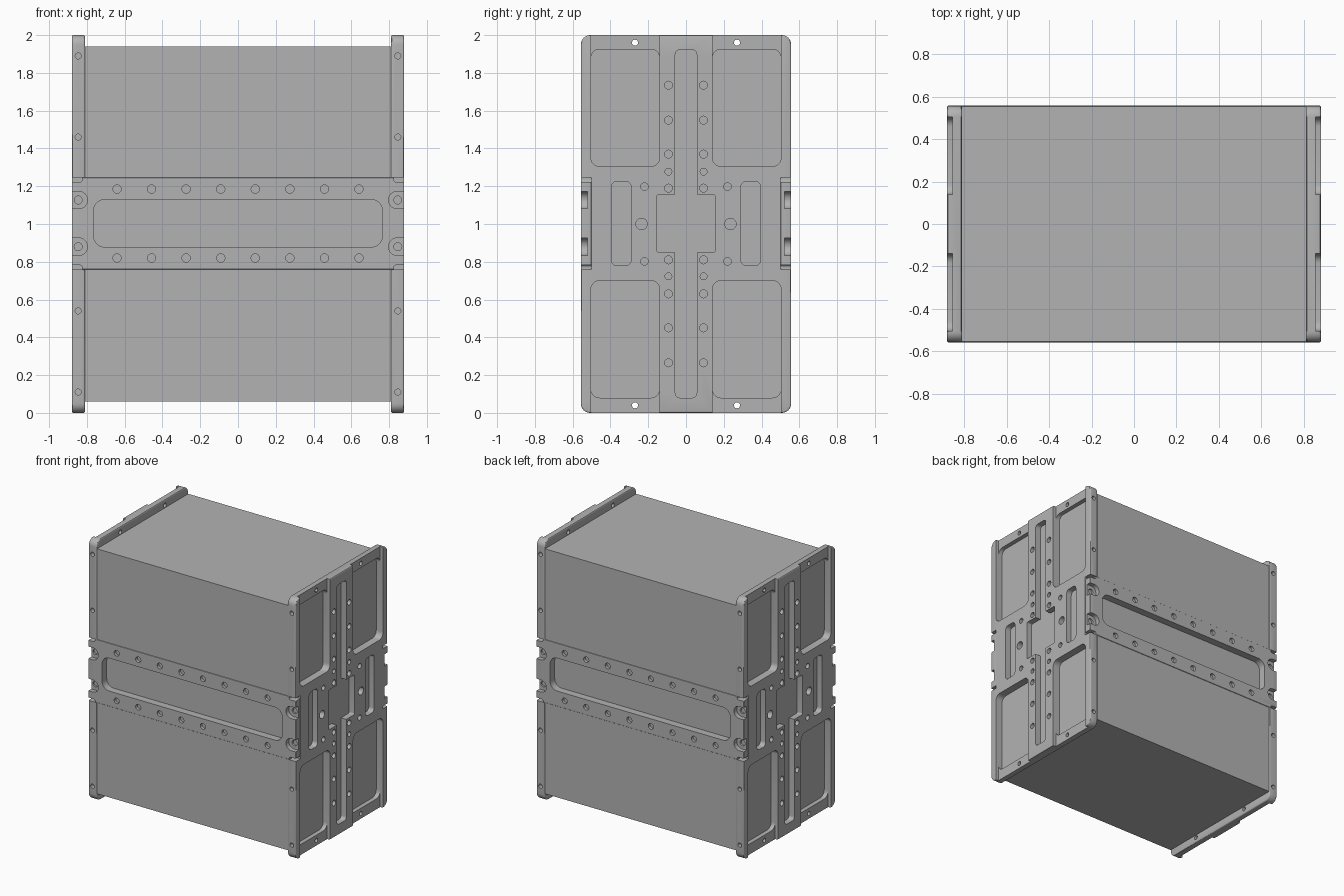
import bpy, bmesh, math
from mathutils import Vector

if "Cube" in bpy.data.objects:
    bpy.data.objects.remove(bpy.data.objects["Cube"])

grey = bpy.data.materials.new("light_grey_metal")
grey.use_nodes = True
COLOUR = (0.45, 0.45, 0.45, 1)
grey.diffuse_color = COLOUR
grey.node_tree.nodes["Principled BSDF"].inputs["Base Color"].default_value = COLOUR


def rounded(u0, u1, v0, v1, r=0.0, steps=6):
    """Outline of a rectangle with rounded corners."""
    if r == 0:
        return [(u0, v0), (u1, v0), (u1, v1), (u0, v1)]
    corners = [(u1 - r, v1 - r), (u0 + r, v1 - r), (u0 + r, v0 + r), (u1 - r, v0 + r)]
    return [(cu + r * math.cos((q + i / steps) * math.pi / 2),
             cv + r * math.sin((q + i / steps) * math.pi / 2))
            for q, (cu, cv) in enumerate(corners) for i in range(steps + 1)]


def circle(u, v, r, n=20):
    return [(u + r * math.cos(math.tau * i / n), v + r * math.sin(math.tau * i / n))
            for i in range(n)]


def prism(bm, outline, axis, a, b):
    """Extrude an outline along x (outline in y, z) or y (outline in x, z)."""
    place = (lambda u, v, w: (w, u, v)) if axis == "x" else (lambda u, v, w: (u, w, v))
    low = [bm.verts.new(place(u, v, a)) for u, v in outline]
    high = [bm.verts.new(place(u, v, b)) for u, v in outline]
    faces = [bm.faces.new(low), bm.faces.new(high)]
    for i in range(len(low)):
        j = (i + 1) % len(low)
        faces.append(bm.faces.new((low[i], low[j], high[j], high[i])))
    bmesh.ops.recalc_face_normals(bm, faces=faces)


def make(name, prisms):
    bm = bmesh.new()
    for p in prisms:
        prism(bm, *p)
    mesh = bpy.data.meshes.new(name)
    bm.to_mesh(mesh)
    bm.free()
    mesh.materials.append(grey)
    ob = bpy.data.objects.new(name, mesh)
    bpy.context.collection.objects.link(ob)
    return ob


def carve(ob, *groups, bevel=0):
    """Soften the edges, then cut away each group of separate prisms."""
    cutters = []
    if bevel:
        mod = ob.modifiers.new("soft_edge", "BEVEL")
        mod.width, mod.segments = bevel, 3
        mod.angle_limit = math.radians(50)
    for group in groups:
        cutter = make("cutter", group)
        cutter.hide_render = True
        mod = ob.modifiers.new("cut", "BOOLEAN")
        mod.solver, mod.object = "EXACT", cutter
        cutters.append(cutter)
    bpy.context.view_layer.update()
    graph = bpy.context.evaluated_depsgraph_get()
    mesh = bpy.data.meshes.new_from_object(ob.evaluated_get(graph))
    ob.modifiers.clear()
    ob.data = mesh
    for cutter in cutters:
        bpy.data.objects.remove(cutter)
    bpy.ops.object.select_all(action="DESELECT")
    ob.select_set(True)
    bpy.context.view_layer.objects.active = ob
    bpy.ops.object.shade_smooth_by_angle(angle=math.radians(30))


def turned_copy(ob, name):
    copy = ob.copy()
    copy.data = ob.data.copy()
    copy.name = name
    copy.rotation_euler.z = math.pi
    bpy.context.collection.objects.link(copy)
    return copy


def both(z):
    return (z, 2 - z)


SIDES = (-1, 1)
INNER, OUTER, DEPTH = 0.81, 0.88, 0.557
BAND_LOW, BAND_HIGH = 0.76, 1.245

# Central box, with a channel for the band on the front and the back
body = make("body", [(rounded(-INNER, INNER, 0.06, 1.94), "y", -0.553, 0.553)])
carve(body, [(rounded(-1, 1, BAND_LOW, BAND_HIGH), "y", s * 0.5, s * 0.7) for s in SIDES])

# Side plate: windows, slots, lowered rims and holes
windows, rims, holes, notches, edge_holes = [], [], [], [], []
for s in SIDES:
    def span(a, b, z0, z1, r=0.0):
        return rounded(min(s * a, s * b), max(s * a, s * b), z0, z1, r)

    for z0, z1 in ((1.305, 1.925), (0.08, 0.7)):
        windows.append((span(0.14, 0.503, z0, z1, 0.045), "x", 0.822, 1))
    windows.append((span(0.29, 0.395, 0.78, 1.225, 0.03), "x", 0.835, 1))
    for z0, z1 in ((1.6, 2.1), (-0.1, 0.4)):
        rims.append((span(0.14, 0.503, z0, z1), "x", 0.855, 1))
    for z in (1.735, 1.55, 1.37, 1.19):
        holes += [(circle(s * 0.093, h, 0.021), "x", 0.84, 1) for h in both(z)]
    for h in both(1.277):
        holes.append((circle(s * 0.093, h, 0.018), "x", 0.83, 1))
    for h in both(1.198):
        holes.append((circle(s * 0.22, h, 0.02), "x", 0.83, 1))
    holes.append((circle(s * 0.235, 1.0, 0.03), "x", 0.84, 1))
    for h in both(1.96):
        holes.append((circle(s * 0.27, h, 0.016), "x", 0.7, 1))
    notches.append((span(0.5, 0.7, BAND_LOW, BAND_HIGH), "x", 0.7, 1))
    for z in (1.89, 1.46):
        edge_holes += [(circle(0.846, h, 0.016), "y", s * 0.525, s * 0.7) for h in both(z)]

windows.append((rounded(-0.057, 0.057, 0.08, 1.922, 0.025), "x", 0.835, 1))
square = [(rounded(-0.155, 0.155, 0.85, 1.155, 0.01), "x", 0.835, 1)]

left_plate = make("left_side_plate", [(rounded(-DEPTH, DEPTH, 0, 2, 0.05), "x", INNER, OUTER)])
carve(left_plate, windows, square, rims, holes, notches, edge_holes, bevel=0.008)
right_plate = turned_copy(left_plate, "right_side_plate")

# Shallow step on the lower edges of the right plate
carve(right_plate, [(rounded(0.7, 1, 0.3, 0.7), "y", s * 0.552, s * 0.7) for s in SIDES])

# Band: long slot, rivet holes, and screw pockets at the ends
band_holes, pockets, screws = [], [], []
for i in range(8):
    band_holes += [(circle((i - 3.5) * 0.183, h, 0.022), "y", -0.7, -0.535)
                   for h in (1.185, 0.82)]
for s in SIDES:
    for z in (1.127, 0.88):
        u0, u1 = sorted((s * 0.797, s * 1.0))
        pockets.append((rounded(u0, u1, z - 0.046, z + 0.046, 0.045), "y", -0.7, -0.522))
        screws.append((circle(s * 0.846, z, 0.021), "y", -0.7, -0.508))
long_slot = (rounded(-0.765, 0.765, 0.878, 1.13, 0.06), "y", -0.7, -0.45)

# Relief gaps where the band meets the plates
gaps = [(rounded(min(s * 0.825, s), max(s * 0.825, s), z0, z1, 0.012), "y", -0.7, -0.45)
        for s in SIDES for z0, z1 in ((0.7, 0.782), (1.222, 1.3))]

front_band = make("front_band",
                  [(rounded(-OUTER, OUTER, BAND_LOW, BAND_HIGH), "y", -DEPTH, -0.5)])
carve(front_band, band_holes + [long_slot], gaps, pockets, screws, bevel=0.004)
turned_copy(front_band, "back_band")
